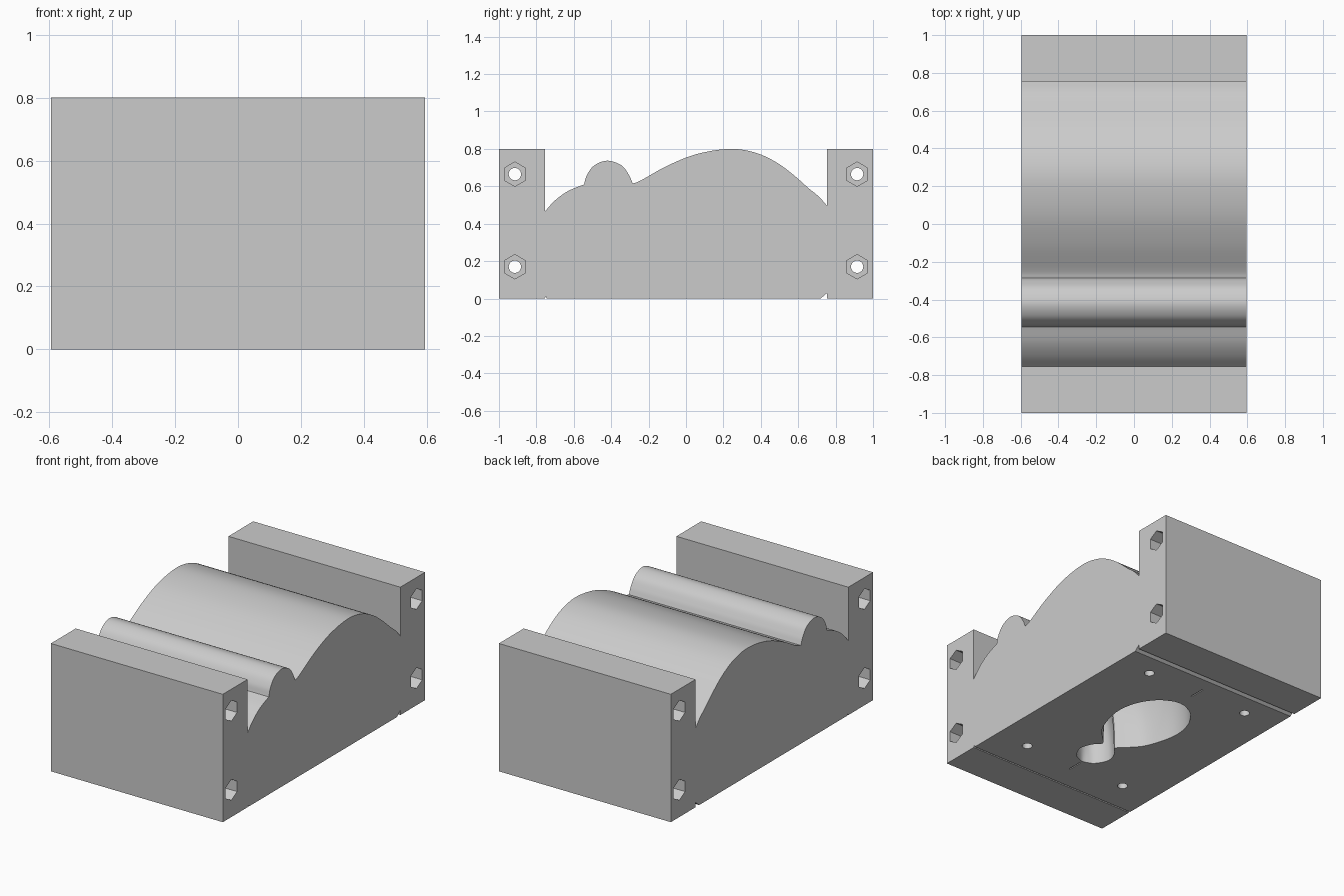
import bpy, bmesh, math
from mathutils import Vector

if "Cube" in bpy.data.objects:
    bpy.data.objects.remove(bpy.data.objects["Cube"])

HALF_W = 0.595

plaster = bpy.data.materials.new("plain grey")
plaster.use_nodes = True
GREY = (0.6, 0.6, 0.6, 1)
plaster.diffuse_color = GREY
plaster.node_tree.nodes["Principled BSDF"].inputs["Base Color"].default_value = GREY


def spline(points, steps=6):
    """Smooth curve through points of any dimension."""
    pts = [Vector(p) for p in points]
    pts = [2 * pts[0] - pts[1]] + pts + [2 * pts[-1] - pts[-2]]
    out = []
    for a, b, c, d in zip(pts, pts[1:], pts[2:], pts[3:]):
        for i in range(steps):
            t = i / steps
            out.append(0.5 * (2 * b + (c - a) * t + (2 * a - 5 * b + 4 * c - d) * t ** 2
                              + (3 * b - a - 3 * c + d) * t ** 3))
    return out + [pts[-2]]


def skin(name, rings):
    """Closed solid through a series of matching rings."""
    bm = bmesh.new()
    loops = [[bm.verts.new(p) for p in ring] for ring in rings]
    n = len(loops[0])
    for a, b in zip(loops, loops[1:]):
        for i in range(n):
            bm.faces.new((a[i], a[(i + 1) % n], b[(i + 1) % n], b[i]))
    bm.faces.new(loops[0])
    bm.faces.new(loops[-1])
    bmesh.ops.recalc_face_normals(bm, faces=bm.faces)
    mesh = bpy.data.meshes.new(name)
    bm.to_mesh(mesh)
    bm.free()
    mesh.materials.append(plaster)
    ob = bpy.data.objects.new(name, mesh)
    bpy.context.collection.objects.link(ob)
    return ob


def side_prism(name, yz, x0, x1):
    return skin(name, [[(x, p[0], p[1]) for p in yz] for x in (x0, x1)])


def up_prism(name, xy, z0, z1):
    return skin(name, [[(p[0], p[1], z) for p in xy] for z in (z0, z1)])


def ngon(u, v, r, n):
    """Regular polygon with a corner at the top."""
    return [(u + r * math.sin(math.tau * i / n), v + r * math.cos(math.tau * i / n))
            for i in range(n)]


def cut(target, cutter):
    cutter.hide_render = True
    mod = target.modifiers.new("cut", "BOOLEAN")
    mod.operation = "DIFFERENCE"
    mod.solver = "EXACT"
    mod.object = cutter
    bpy.ops.object.select_all(action="DESELECT")
    bpy.context.view_layer.objects.active = target
    target.select_set(True)
    bpy.ops.object.modifier_apply(modifier=mod.name)
    bpy.data.objects.remove(cutter)


# Mould body: two end blocks with a humped profile between them
front_slope = spline([(-.755, .465), (-.7, .525), (-.63, .575), (-.545, .61)])
small_hump = spline([(-.545, .61), (-.53, .66), (-.49, .712), (-.42, .737),
                     (-.345, .712), (-.305, .66), (-.285, .615)])
big_hump = spline([(-.285, .615), (-.24, .632), (-.1, .71), (.06, .773), (.235, .8),
                   (.37, .78), (.48, .73), (.57, .665), (.655, .59)])
back_slope = spline([(.655, .59), (.71, .545), (.755, .495)])
outline = ([(-1, 0), (-1, .8), (-.755, .8)] + front_slope[:-1] + small_hump[:-1]
           + big_hump[:-1] + back_slope
           + [(.755, .8), (1, .8), (1, 0), (.755, 0), (.755, .03), (.72, 0),
              (-.745, 0), (-.75, .01), (-.755, 0)])
body = side_prism("mould_body", outline, -HALF_W, HALF_W)

# Bolt holes through the end blocks, with hexagonal nut pockets on both sides
for y in (-.915, .915):
    for z in (.17, .665):
        cut(body, side_prism("bolt_hole", ngon(y, z, .033, 24), -1, 1))
        for s in (-1, 1):
            cut(body, side_prism("nut_pocket", ngon(y, z, .065, 6),
                                 s * (HALF_W - .1), s * (HALF_W + .1)))

# Two-lobed cavity in the underside: (y, half width, depth) stations
stations = spline([(-.47, .01, .03), (-.44, .07, .25), (-.36, .11, .38), (-.28, .085, .35),
                   (-.23, .045, .32), (-.17, .1, .36), (-.08, .17, .42), (.1, .22, .5),
                   (.25, .2, .52), (.36, .13, .4), (.41, .05, .2), (.42, .005, .02)], 4)
angles = [math.tau * i / 40 for i in range(40)]
cut(body, skin("cavity", [[(w * math.cos(a), y, d * math.sin(a)) for a in angles]
                          for y, w, d in stations]))

# Dowel holes and narrow centre marks in the underside
for y in (-.54, .575):
    for x in (-.365, .365):
        cut(body, up_prism("dowel_hole", ngon(x, y, .03, 24), -.05, .06))
    cut(body, up_prism("centre_mark", [(-.004, y - .05), (.004, y - .05),
                                       (.004, y + .05), (-.004, y + .05)], -.05, .006))

bpy.ops.object.select_all(action="DESELECT")
bpy.context.view_layer.objects.active = body
body.select_set(True)
bpy.ops.object.shade_smooth_by_angle(angle=math.radians(30))
